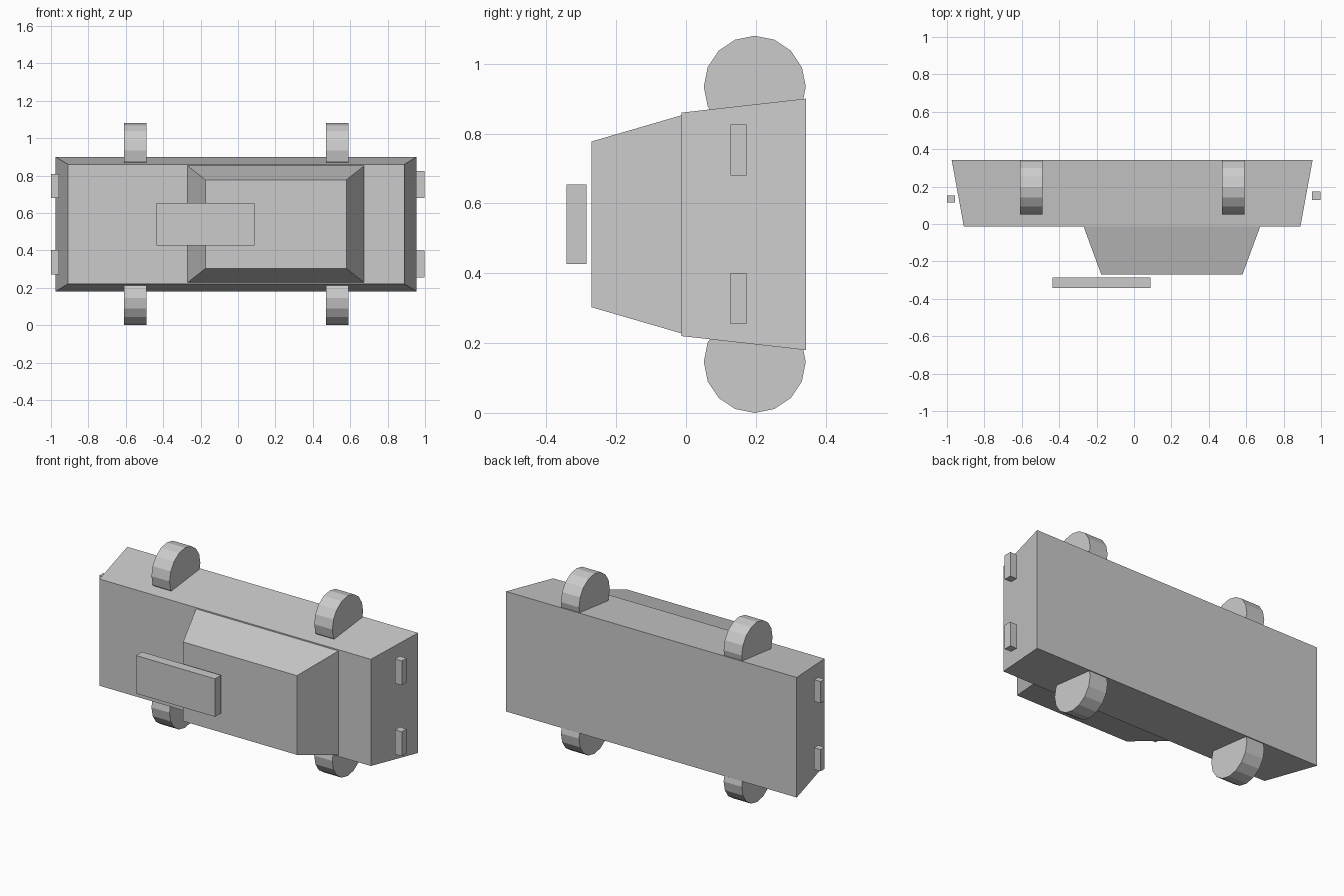
import bpy, bmesh
from math import pi
from mathutils import Matrix

if "Cube" in bpy.data.objects:
    bpy.data.objects.remove(bpy.data.objects["Cube"])

CZ = 0.54  # height of the mirror plane of the toppled car


def finish(name, bm):
    bmesh.ops.recalc_face_normals(bm, faces=bm.faces)
    mesh = bpy.data.meshes.new(name)
    bm.to_mesh(mesh)
    bm.free()
    obj = bpy.data.objects.new(name, mesh)
    bpy.context.collection.objects.link(obj)
    return obj


def tapered_box(name, front, back, zc=CZ):
    """front/back: (y, x_min, x_max, half_height)"""
    bm = bmesh.new()
    rings = []
    for y, x0, x1, h in (front, back):
        rings.append([bm.verts.new((x, y, zc + z)) for x, z in
                      ((x0, -h), (x1, -h), (x1, h), (x0, h))])
    a, b = rings
    bm.faces.new(a)
    bm.faces.new(b[::-1])
    for i in range(4):
        j = (i + 1) % 4
        bm.faces.new((a[i], a[j], b[j], b[i]))
    return finish(name, bm)


def box(name, x0, x1, y0, y1, half, zc=CZ):
    return tapered_box(name, (y0, x0, x1, half), (y1, x0, x1, half), zc)


def wheel(name, x, z):
    bm = bmesh.new()
    turn = Matrix.Translation((x, 0.197, z)) @ Matrix.Rotation(pi / 2, 4, 'Y')
    bmesh.ops.create_cone(bm, cap_ends=True, segments=16, radius1=0.146,
                          radius2=0.146, depth=0.12, matrix=turn)
    return finish(name, bm)


# Main body, cabin and floating roof panel
tapered_box("body", (-0.0125, -0.91, 0.89, 0.32), (0.343, -0.975, 0.955, 0.36))
tapered_box("cabin", (-0.27, -0.175, 0.58, 0.2375), (-0.0125, -0.27, 0.675, 0.3125))
box("roof_panel", -0.437, 0.087, -0.3425, -0.285, 0.114)

# Wheels and lamps mirrored about the middle plane
for side, s in (("lower", -1), ("upper", 1)):
    for end, x in (("left", -0.55), ("right", 0.53)):
        wheel(f"{side}_{end}_wheel", x, CZ + s * 0.394)
    box(f"{side}_right_lamp", 0.953, 0.998, 0.127, 0.173, 0.073, CZ + s * 0.2125)
    box(f"{side}_left_lamp", -1.0, -0.957, 0.114, 0.152, 0.065, CZ + s * 0.204)
